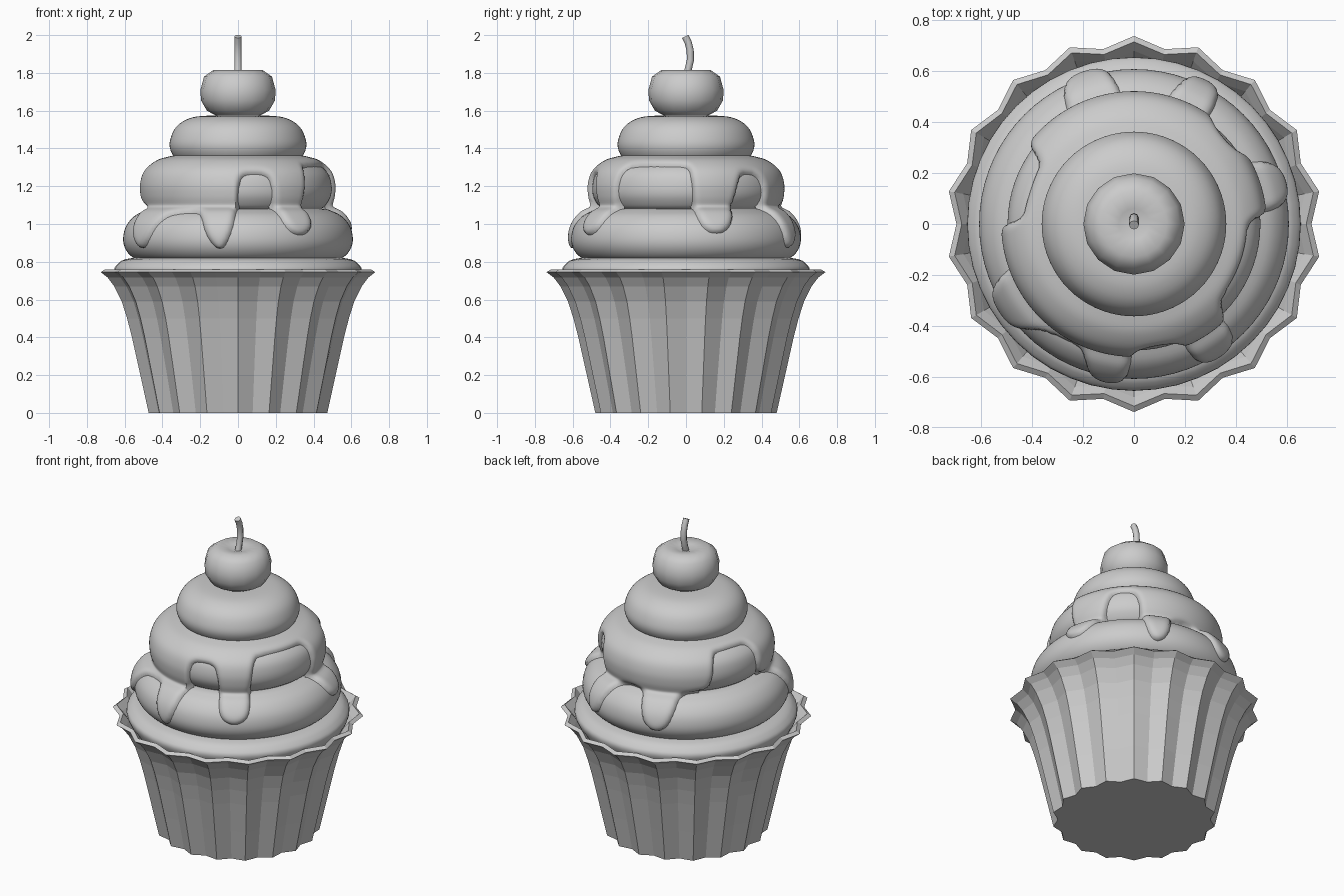
import bpy, bmesh, math
from mathutils import Vector

if "Cube" in bpy.data.objects:
    bpy.data.objects.remove(bpy.data.objects["Cube"])


def finish(name, bm, smooth=None):
    bmesh.ops.remove_doubles(bm, verts=bm.verts, dist=1e-5)
    bmesh.ops.recalc_face_normals(bm, faces=bm.faces)
    me = bpy.data.meshes.new(name)
    bm.to_mesh(me)
    bm.free()
    ob = bpy.data.objects.new(name, me)
    bpy.context.collection.objects.link(ob)
    if smooth:
        bpy.ops.object.select_all(action='DESELECT')
        ob.select_set(True)
        bpy.context.view_layer.objects.active = ob
        bpy.ops.object.shade_smooth_by_angle(angle=math.radians(smooth))
    return ob


def lathe(name, rings, segs, smooth=None, phase=0.0):
    """Each ring is (peak radius, valley radius, z); alternate columns use each."""
    bm = bmesh.new()
    grid = []
    for ring in rings:
        row = []
        for i in range(segs):
            a = phase + 2 * math.pi * i / segs
            r = ring[i % 2]
            row.append(bm.verts.new((r * math.cos(a), r * math.sin(a), ring[2])))
        grid.append(row)
    for lo, hi in zip(grid, grid[1:]):
        for i in range(segs):
            j = (i + 1) % segs
            bm.faces.new((lo[i], lo[j], hi[j], hi[i]))
    for row, ring in ((grid[0], rings[0]), (grid[-1], rings[-1])):
        if ring[0] > 0.001:
            bm.faces.new(row)
    return finish(name, bm, smooth)


def spline(pts, steps):
    """Catmull-Rom through 2D points."""
    pts = [Vector(p) for p in pts]
    ext = [2 * pts[0] - pts[1]] + pts + [2 * pts[-1] - pts[-2]]
    out = []
    for i in range(1, len(ext) - 2):
        a, b, c, d = ext[i - 1:i + 3]
        for k in range(steps):
            t = k / steps
            out.append(0.5 * (2 * b + (c - a) * t + (2 * a - 5 * b + 4 * c - d) * t * t
                              + (3 * b - a - 3 * c + d) * t ** 3))
    return out + [pts[-1]]


def plain(pts):
    return [(p[0], p[0], p[1]) for p in pts]


# Pleated paper wrapper with a flared rim and a thin inner wall
wall = [(0.48, 0.447, 0), (0.525, 0.49, 0.2), (0.57, 0.535, 0.4), (0.596, 0.56, 0.5),
        (0.625, 0.588, 0.59), (0.665, 0.628, 0.67), (0.70, 0.662, 0.716), (0.738, 0.697, 0.745),
        (0.715, 0.676, 0.76), (0.68, 0.645, 0.72), (0.64, 0.605, 0.66), (0.58, 0.56, 0.56)]
lathe("wrapper", wall, 36, phase=math.pi / 2)

# Cake top inside the wrapper
cake = [(0.57, 0.57), (0.635, 0.70), (0.655, 0.755), (0.638, 0.787), (0.59, 0.815), (0.45, 0.83)]
lathe("cake", plain(spline(cake, 3)), 48, 60)

# Three stacked frosting swirls
tier1 = [(0.5, 0.80), (0.56, 0.825), (0.597, 0.87), (0.608, 0.925), (0.592, 0.99),
         (0.545, 1.045), (0.475, 1.078)]
tier2 = [(0.44, 1.079), (0.465, 1.10), (0.492, 1.15), (0.495, 1.21), (0.475, 1.27),
         (0.42, 1.315), (0.33, 1.337)]
tier3 = [(0.30, 1.338), (0.335, 1.352), (0.36, 1.40), (0.358, 1.45), (0.33, 1.51),
         (0.275, 1.552), (0.19, 1.572), (0.0, 1.575)]
lathe("frosting", plain(spline(tier1, 4) + spline(tier2, 4) + spline(tier3, 4)), 72, 50)

# Icing lower edge: (angle in degrees, height), going once round
edge = [(-91, 1.06), (-89.5, 1.22), (-86, 1.262), (-73, 1.262), (-69, 1.22), (-67, 1.05), (-65, 0.98),
        (-60, 0.94), (-53, 0.945), (-48, 1.0), (-46.5, 1.15), (-44, 1.28), (-38, 1.302),
        (-6, 1.302), (2, 1.295), (4, 1.20), (5, 1.06), (8, 0.98), (14, 0.945), (21, 0.96),
        (26, 1.03), (30, 1.12), (34, 1.24), (40, 1.265), (50, 1.255), (54, 1.18), (56, 1.0),
        (59, 0.89), (64, 0.87), (69, 0.91), (72, 1.02), (76, 1.08), (86, 1.10), (95, 1.08),
        (98, 1.02), (101, 0.93), (107, 0.885), (114, 0.91), (118, 1.0), (121, 1.08),
        (130, 1.10), (140, 1.115), (143, 1.18), (145, 1.29), (150, 1.312), (174, 1.312),
        (179, 1.29), (181, 1.15), (185, 1.11), (199, 1.08), (203, 1.0), (207, 0.91), (213, 0.865),
        (219, 0.90), (225, 1.01), (230, 1.05), (245, 1.06), (250, 1.04), (254, 0.94), (259, 0.87),
        (263, 0.87), (267, 0.96), (269, 1.06)]

# Envelope the icing follows, sampled evenly by length from top to bottom
env = [(0.30, 1.345), (0.36, 1.334), (0.42, 1.315), (0.475, 1.27), (0.496, 1.21), (0.494, 1.15),
       (0.483, 1.10), (0.50, 1.07), (0.55, 1.043), (0.592, 0.99), (0.608, 0.925), (0.597, 0.86),
       (0.57, 0.83)]
dense = spline(env, 12)
lens = [0.0]
for p, q in zip(dense, dense[1:]):
    lens.append(lens[-1] + (q - p).length)


def at_length(s):
    for i in range(1, len(dense)):
        if lens[i] >= s or i == len(dense) - 1:
            return dense[i - 1].lerp(dense[i], (s - lens[i - 1]) / (lens[i] - lens[i - 1]))


def length_at_height(z):
    for i in range(1, len(dense)):
        if dense[i].y <= z:
            t = (dense[i - 1].y - z) / (dense[i - 1].y - dense[i].y)
            return lens[i - 1] + t * (lens[i] - lens[i - 1])
    return lens[-1]


RAD = 0.53
path = [Vector((math.radians(a) * RAD, length_at_height(z))) for a, z in edge]
for _ in range(2):  # corner cutting rounds the drips
    path = [path[0]] + [p.lerp(q, t) for p, q in zip(path, path[1:]) for t in (0.25, 0.75)] + [path[-1]]


def edge_distance(x, s):
    best, limit = 0.06, None
    for p, q in zip(path, path[1:]):
        if p.x <= x <= q.x and q.x > p.x:
            limit = p.y + (q.y - p.y) * (x - p.x) / (q.x - p.x)
        if p.x - x > 0.06 or x - q.x > 0.06:
            continue
        d = q - p
        t = max(0, min(1, (Vector((x, s)) - p).dot(d) / max(d.length_squared, 1e-12)))
        best = min(best, (p + d * t - Vector((x, s))).length)
    return best if limit is None or s < limit else -best


# Dripping icing: a skin that rises off the frosting and dives into it past the edge
COLS, ROWS, THICK = 288, 60, 0.024
bm = bmesh.new()
prof = [at_length(lens[-1] * j / ROWS) for j in range(ROWS + 1)]
normals = []
for j in range(ROWS + 1):
    t = prof[min(ROWS, j + 1)] - prof[max(0, j - 1)]
    normals.append(Vector((-t.y, t.x)).normalized())
verts, dist = [], []
for i in range(COLS):
    a = math.radians(-91 + 360 * (i + 0.5) / COLS)
    col, dc = [], []
    for j in range(ROWS + 1):
        d = edge_distance(a * RAD, lens[-1] * j / ROWS)
        if d > 0:
            u = 1 - min(1, d / 0.04)
            off = THICK * math.sqrt(max(0, 1 - u * u))
        else:
            off = max(-0.03, 2 * d)
        p = prof[j] + normals[j] * off
        col.append(bm.verts.new((p.x * math.cos(a), p.x * math.sin(a), p.y)))
        dc.append(d)
    verts.append(col)
    dist.append(dc)
for i in range(COLS):
    k = (i + 1) % COLS
    for j in range(ROWS):
        if max(dist[i][j], dist[k][j], dist[i][j + 1], dist[k][j + 1]) > -0.012:
            bm.faces.new((verts[i][j], verts[i][j + 1], verts[k][j + 1], verts[k][j]))
bmesh.ops.delete(bm, geom=[v for v in bm.verts if not v.link_faces], context='VERTS')
finish("icing", bm, 60)

# Cherry with a dimple
cherry = [(0, 1.56), (0.10, 1.565), (0.165, 1.60), (0.196, 1.655), (0.199, 1.71), (0.18, 1.78),
          (0.13, 1.815), (0.06, 1.805), (0, 1.785)]
lathe("cherry", plain(cherry), 16, 60)

# Curved stem
cu = bpy.data.curves.new("cherry_stem", 'CURVE')
cu.dimensions = '3D'
cu.bevel_depth = 0.019
cu.bevel_resolution = 2
cu.use_fill_caps = True
sp = cu.splines.new('POLY')
stem = [(0.0, 1.78), (0.012, 1.82), (0.024, 1.87), (0.022, 1.92), (0.012, 1.96), (-0.004, 1.993)]
sp.points.add(len(stem) - 1)
for pt, (y, z) in zip(sp.points, stem):
    pt.co = (0, y, z, 1)
bpy.context.collection.objects.link(bpy.data.objects.new("cherry_stem", cu))
